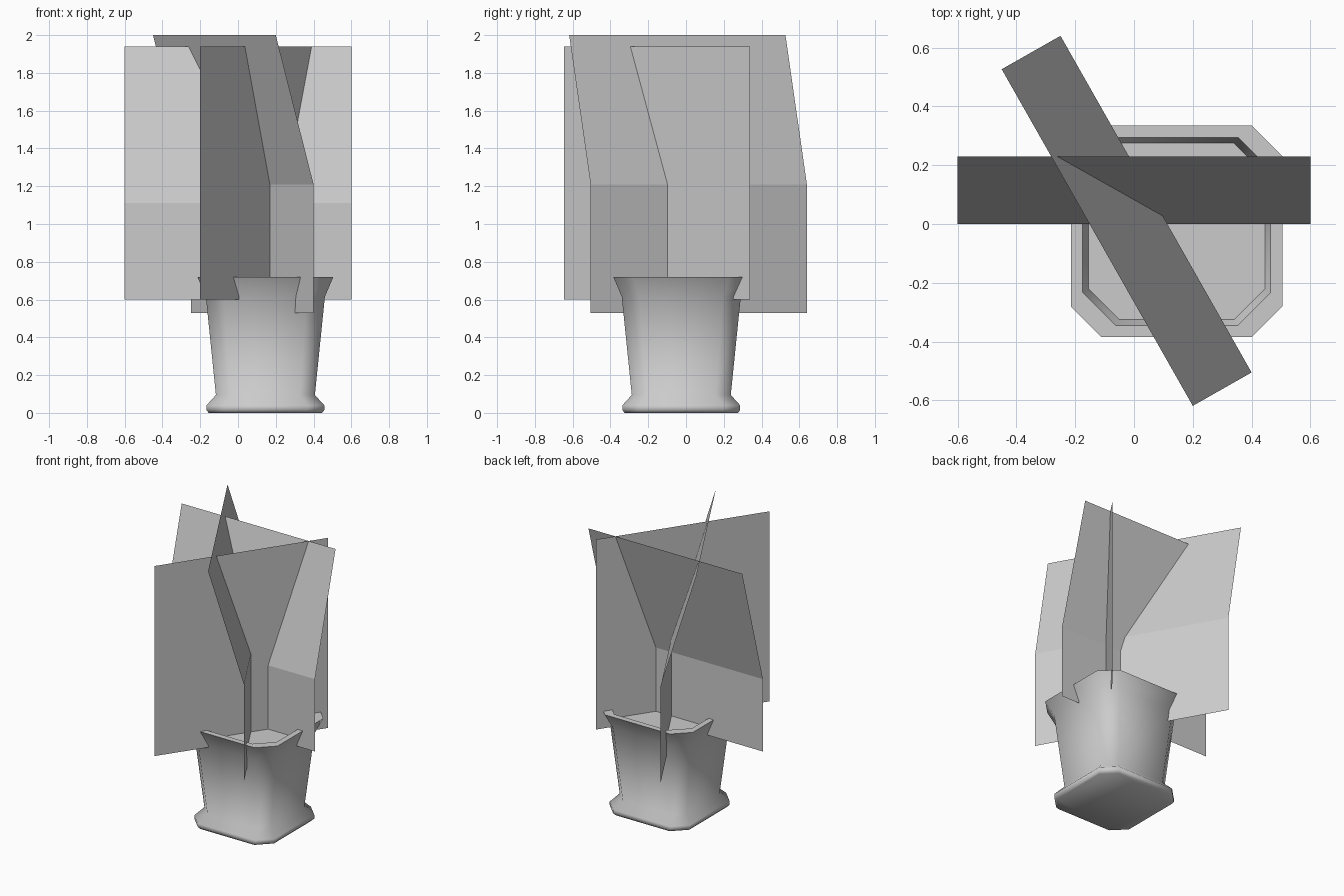
import bpy
import math

cube = bpy.data.objects.get("Cube")
if cube:
    bpy.data.objects.remove(cube, do_unlink=True)

grey = bpy.data.materials.new("plain grey")
grey.use_nodes = True
grey.diffuse_color = (0.6, 0.6, 0.6, 1)
grey.node_tree.nodes["Principled BSDF"].inputs["Base Color"].default_value = (0.6, 0.6, 0.6, 1)


def add_object(name, verts, faces):
    mesh = bpy.data.meshes.new(name)
    mesh.from_pydata(verts, [], faces)
    mesh.materials.append(grey)
    obj = bpy.data.objects.new(name, mesh)
    bpy.context.collection.objects.link(obj)
    return obj


def leaf_card(name, start, end, rows):
    """Flat card from start to end; each row is (height, sideways lean)."""
    dx, dy = end[0] - start[0], end[1] - start[1]
    length = math.hypot(dx, dy)
    nx, ny = -dy / length, dx / length
    verts = [(x + nx * lean, y + ny * lean, z)
             for z, lean in rows for x, y in (start, end)]
    faces = [(i, i + 1, i + 3, i + 2) for i in range(0, len(verts) - 2, 2)]
    return add_object(name, verts, faces)


def chamfered_ring(half, cut, z):
    """Square ring with cut corners, counter-clockwise."""
    inner = half - cut
    corner = ((half, -inner), (half, inner))
    ring = []
    for turn in range(4):
        for x, y in corner:
            for _ in range(turn):
                x, y = -y, x
            ring.append((x + 0.145, y - 0.025, z))
    return ring


# Leaf cards: two bent ones and an upright one
leaf_card("wide_leaf_card", (-0.6, 0), (0.6, 0),
          [(0.6, 0), (1.11, 0), (1.94, 0.23)])
leaf_card("tall_leaf_card", (0.4, -0.505), (-0.25, 0.64),
          [(0.53, 0), (1.21, 0), (2.0, 0.23)])
leaf_card("upright_leaf_card", (-0.2, -0.645), (0.464, 0.34),
          [(0.6, 0), (1.94, 0)])

# Pot: foot, tapering wall, flared rim, and soil inside
profile = [(0.3, 0.09, 0), (0.312, 0.09, 0.015), (0.312, 0.09, 0.04),
           (0.262, 0.08, 0.095), (0.315, 0.095, 0.615), (0.36, 0.105, 0.72),
           (0.32, 0.112, 0.72), (0.3, 0.105, 0.66)]
verts = [v for half, cut, z in profile for v in chamfered_ring(half, cut, z)]
faces = [tuple(reversed(range(8)))]
for level in range(len(profile) - 1):
    for i in range(8):
        a, b = level * 8 + i, level * 8 + (i + 1) % 8
        faces.append((a, b, b + 8, a + 8))
faces.append(tuple(range(len(verts) - 8, len(verts))))
pot = add_object("pot", verts, faces)

bpy.ops.object.select_all(action="DESELECT")
pot.select_set(True)
bpy.context.view_layer.objects.active = pot
bpy.ops.object.shade_smooth_by_angle(angle=math.radians(62))
